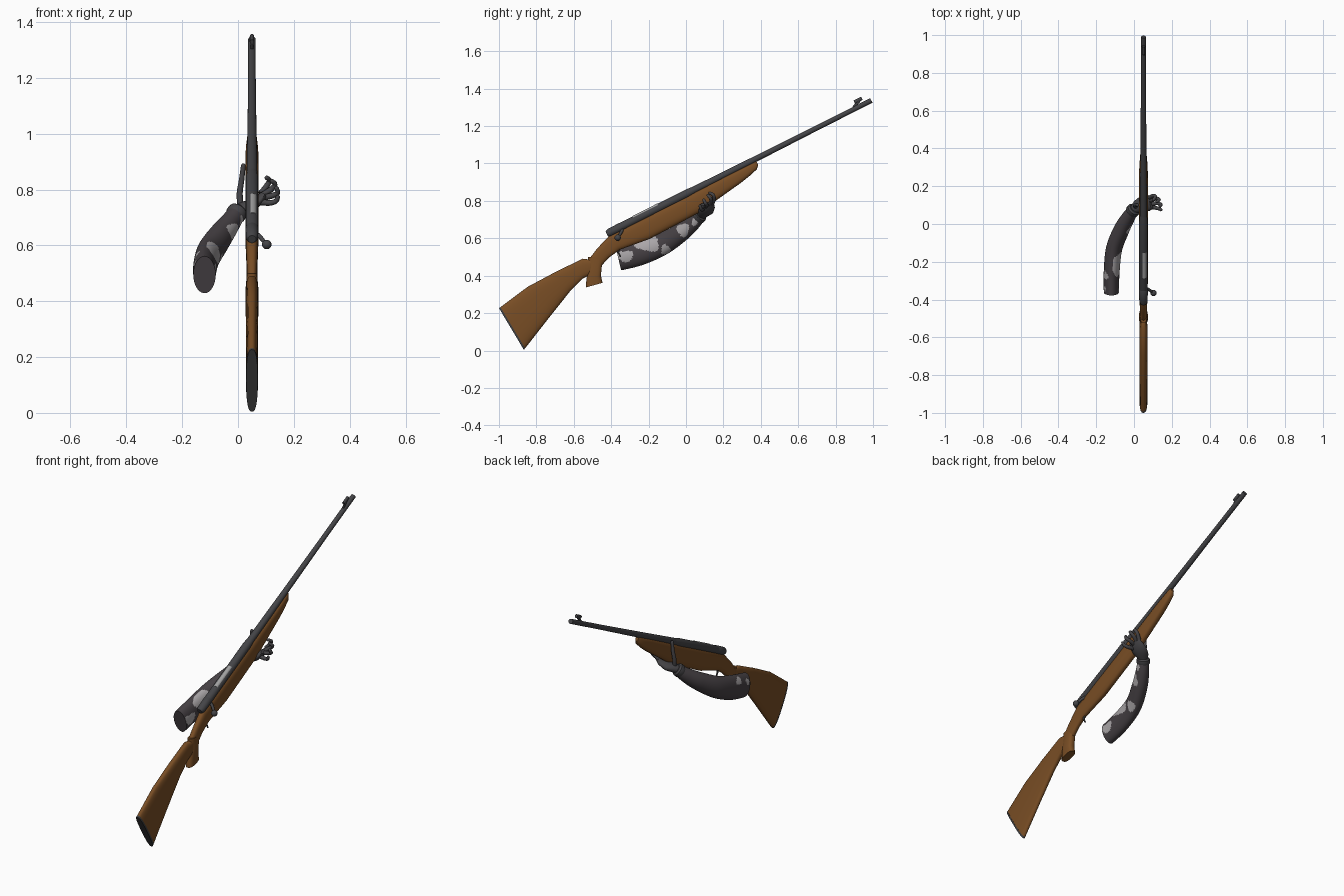
import bpy, bmesh, math
from mathutils import Vector as V

X = 0.05  # rifle centre plane


def material(name, rgb):
    m = bpy.data.materials.new(name)
    m.diffuse_color = (*rgb, 1)
    return m


WOOD = material("walnut wood", (0.19, 0.075, 0.018))
METAL = material("gun metal", (0.058, 0.058, 0.063))
STEEL = material("bright steel", (0.36, 0.36, 0.36))
PAD = material("rubber pad", (0.05, 0.05, 0.052))
CLOTH = material("dark sleeve cloth", (0.062, 0.053, 0.059))
PATCH = material("light camo grey", (0.40, 0.38, 0.39))
GLOVE = material("glove grey", (0.06, 0.058, 0.063))


def skin(name, rings, *mats, angle=40):
    """Join rings of points into a closed lofted mesh."""
    bm = bmesh.new()
    loops = [[bm.verts.new(p) for p in r] for r in rings]
    n = len(loops[0])
    for a, b in zip(loops, loops[1:]):
        for i in range(n):
            j = (i + 1) % n
            bm.faces.new((a[i], a[j], b[j], b[i]))
    bm.faces.new(loops[0])
    bm.faces.new(loops[-1])
    bmesh.ops.recalc_face_normals(bm, faces=bm.faces)
    me = bpy.data.meshes.new(name)
    bm.to_mesh(me)
    bm.free()
    for m in mats:
        me.materials.append(m)
    me.shade_smooth()
    me.set_sharp_from_angle(angle=math.radians(angle))
    ob = bpy.data.objects.new(name, me)
    bpy.context.collection.objects.link(ob)
    return ob


def power(v, e):
    return math.copysign(abs(v) ** e, v)


def slab(top, bottom, hw, n=28, e=0.75):
    """Rounded section between a top and a bottom (y, z) point of the rifle."""
    t, b = V((X, *top)), V((X, *bottom))
    c, a = (t + b) / 2, (t - b) / 2
    ang = [2 * math.pi * i / n for i in range(n)]
    return [c + a * power(math.cos(k), e) + V((hw * power(math.sin(k), e), 0, 0)) for k in ang]


def tube(name, pts, radii, *mats, n=20, dome=False, angle=40):
    """Elliptic tube along points; each radius is a number or (side, up)."""
    pts = [V(p) for p in pts]
    rad = [V(r) if isinstance(r, (tuple, V)) else V((r, r)) for r in radii]
    if dome:  # round off the far end
        d, r = (pts[-1] - pts[-2]).normalized(), rad[-1]
        base = pts[-1]
        for k in (0.5, 0.8, 0.97):
            pts.append(base + d * r.x * k)
            rad.append(r * math.sqrt(1 - k * k))
    rings = []
    for i, (p, r) in enumerate(zip(pts, rad)):
        d = (pts[min(i + 1, len(pts) - 1)] - pts[max(i - 1, 0)]).normalized()
        ref = V((0, 0, 1)) if abs(d.z) < 0.93 else V((0, 1, 0))
        s = d.cross(ref).normalized()
        u = s.cross(d)
        ang = [2 * math.pi * k / n for k in range(n)]
        rings.append([p + s * r.x * math.cos(k) + u * r.y * math.sin(k) for k in ang])
    return skin(name, rings, *mats, angle=angle)


def smooth_path(vals, steps):
    """Catmull-Rom interpolation of a list of vectors."""
    out = []
    for i in range(len(vals) - 1):
        a, b, c, d = (vals[max(0, min(len(vals) - 1, i + k))] for k in (-1, 0, 1, 2))
        for s in range(steps):
            t = s / steps
            out.append(0.5 * (2 * b + (c - a) * t + (2 * a - 5 * b + 4 * c - d) * t * t
                              + (3 * b - a - 3 * c + d) * t ** 3))
    return out + [vals[-1]]


def ax(t, up=0.0, dx=0.0):
    """Point t behind the muzzle along the bore, raised by up."""
    return V((X + dx, 0.991 - 0.8926 * t - 0.4509 * up, 1.337 - 0.4509 * t + 0.8926 * up))


# stock: butt, comb, wrist and fore-end as one loft
stock = [((-0.992, 0.232), (-0.860, 0.012), 0.021), ((-0.846, 0.341), (-0.728, 0.181), 0.022),
         ((-0.696, 0.421), (-0.621, 0.315), 0.022), ((-0.552, 0.491), (-0.552, 0.384), 0.021),
         ((-0.520, 0.487), (-0.482, 0.420), 0.019), ((-0.472, 0.549), (-0.413, 0.496), 0.019),
         ((-0.407, 0.616), (-0.354, 0.539), 0.022), ((-0.247, 0.699), (-0.194, 0.597), 0.024),
         ((0.020, 0.834), (0.068, 0.736), 0.024), ((0.261, 0.957), (0.293, 0.896), 0.023),
         ((0.304, 0.978), (0.336, 0.930), 0.021), ((0.355, 1.003), (0.378, 0.968), 0.017),
         ((0.376, 1.013), (0.386, 0.992), 0.009)]
skin("stock", [slab(*s) for s in stock], WOOD)

# pistol grip
grip = [((-0.525, 0.50), (-0.435, 0.50), 0.018), ((-0.520, 0.44), (-0.450, 0.45), 0.023),
        ((-0.532, 0.385), (-0.455, 0.40), 0.024), ((-0.536, 0.337), (-0.446, 0.362), 0.023)]
skin("pistol_grip", [slab(*g) for g in grip], WOOD)

# butt pad
skin("butt_pad", [slab((-0.992, 0.232), (-0.860, 0.012), 0.0215),
                  slab((-1.0, 0.227), (-0.867, 0.004), 0.0205)], PAD)

# barrel, with a recessed muzzle
tube("barrel", [ax(0.012), ax(0), ax(0), ax(0.30), ax(0.70), ax(1.16)],
     [0.007, 0.007, 0.0135, 0.0135, 0.016, 0.020], METAL)

# front sight
tube("front_sight_post", [ax(0.10, 0.010), ax(0.055, 0.030)], [(0.006, 0.008)] * 2, METAL, n=8)
tube("front_sight_hood", [ax(0.085, 0.033), ax(0.04, 0.033)], [(0.008, 0.010)] * 2, METAL, n=12)

# receiver, bolt and shroud
tube("receiver", [ax(1.06), ax(1.10), ax(1.50), ax(1.51)], [0.019, 0.0225, 0.0225, 0.020], METAL)
tube("bolt_body", [ax(1.27, 0.011, 0.003), ax(1.42, 0.011, 0.003)], [0.0135] * 2, STEEL)
tube("bolt_shroud", [ax(1.49), ax(1.50), ax(1.57), ax(1.585)],
     [0.019, 0.0235, 0.022, 0.015], METAL)
tube("bolt_handle", [(0.06, -0.34, 0.645), (0.078, -0.347, 0.632), (0.10, -0.362, 0.605)],
     [0.009, 0.008, 0.007], METAL, n=12)
knob = [math.pi * i / 10 for i in range(1, 10)]
tube("bolt_knob", [(0.103, -0.365, 0.603 + 0.017 * math.cos(k)) for k in knob],
     [0.017 * math.sin(k) for k in knob], METAL)
tube("trigger", [(X, -0.355, 0.55), (X, -0.362, 0.525), (X, -0.350, 0.500)],
     [0.006, 0.005, 0.004], METAL, n=10)

# sleeve: bent arm with camo patches
arm = [((-0.120, -0.362, 0.495), 0.040, 0.068), ((-0.118, -0.250, 0.523), 0.042, 0.068),
       ((-0.105, -0.130, 0.568), 0.043, 0.060), ((-0.066, -0.030, 0.628), 0.042, 0.050),
       ((-0.030, 0.035, 0.678), 0.036, 0.040), ((-0.002, 0.075, 0.718), 0.030, 0.031)]
centres = smooth_path([V(a[0]) for a in arm], 16)
radii = smooth_path([V((a[1], a[2])) for a in arm], 16)
sleeve = tube("sleeve", centres, radii, CLOTH, PATCH, n=64)
right_spots = [(-0.205, 0.57, 0.065, 0.040), (-0.325, 0.505, 0.045, 0.030),
               (-0.015, 0.645, 0.032, 0.036), (-0.110, 0.540, 0.024, 0.026),
               (0.045, 0.685, 0.015, 0.020)]
left_spots = [(-0.27, 0.56, 0.025, 0.018), (-0.345, 0.53, 0.014, 0.018)]
for f in sleeve.data.polygons:
    c = f.center
    if len(f.vertices) > 4 or abs(f.normal.x) < 0.12:
        continue
    for y, z, ry, rz in (right_spots if f.normal.x > 0 else left_spots):
        dy, dz = (c.y - y) / ry, (c.z - z) / rz
        if math.hypot(dy, dz) < 1 + 0.15 * math.sin(3 * math.atan2(dz, dy) + 40 * y):
            f.material_index = 1

# glove cuff, palm, thumb and fingers
tube("glove_cuff", [(-0.014, 0.060, 0.703), (-0.009, 0.067, 0.710), (0.0, 0.078, 0.722),
                    (0.004, 0.083, 0.727)], [0.030, 0.037, 0.036, 0.028], GLOVE)
tube("palm", [(0.0, 0.076, 0.720), (0.018, 0.092, 0.733), (0.045, 0.105, 0.742),
              (0.075, 0.112, 0.764), (0.092, 0.114, 0.782)],
     [(0.024, 0.024), (0.034, 0.024), (0.043, 0.022), (0.043, 0.018), (0.036, 0.012)], GLOVE)
digits = {
    "thumb": [(0.010, 0.090, 0.735), (0.006, 0.098, 0.785), (0.013, 0.102, 0.835), (0.019, 0.100, 0.885)],
    "index_finger": [(0.082, 0.140, 0.785), (0.102, 0.150, 0.812), (0.113, 0.145, 0.832), (0.103, 0.128, 0.842)],
    "middle_finger": [(0.088, 0.125, 0.780), (0.118, 0.135, 0.800), (0.133, 0.128, 0.818), (0.122, 0.118, 0.830)],
    "ring_finger": [(0.086, 0.105, 0.770), (0.122, 0.110, 0.778), (0.142, 0.103, 0.788), (0.138, 0.095, 0.805)],
    "little_finger": [(0.082, 0.088, 0.755), (0.112, 0.086, 0.752), (0.135, 0.080, 0.758), (0.143, 0.075, 0.773)],
}
for name, pts in digits.items():
    r = 0.012 if name == "thumb" else 0.0115
    tube(name, smooth_path([V(p) for p in pts], 4), [r - 0.0003 * i for i in range(13)],
         GLOVE, n=12, dome=True, angle=60)
